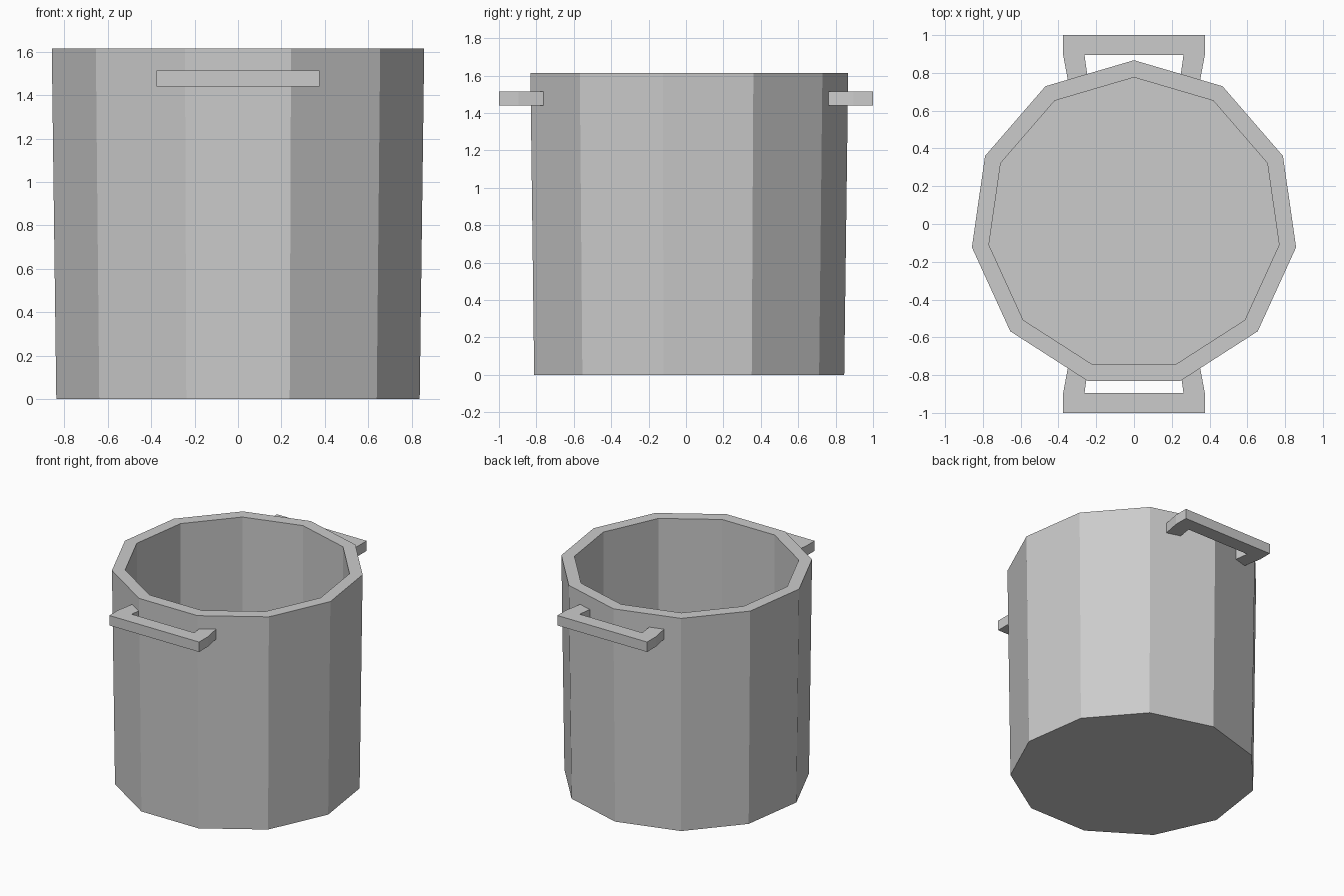
import bpy, bmesh
from math import cos, sin, pi

if "Cube" in bpy.data.objects:
    bpy.data.objects.remove(bpy.data.objects["Cube"])

SIDES = 11


def finish(name, bm):
    bmesh.ops.recalc_face_normals(bm, faces=bm.faces)
    mesh = bpy.data.meshes.new(name)
    bm.to_mesh(mesh)
    bm.free()
    obj = bpy.data.objects.new(name, mesh)
    bpy.context.collection.objects.link(obj)
    return obj


# Pot: eleven-sided wall lathed from (radius, z) rings, outer bottom to inner floor
def make_pot():
    bm = bmesh.new()
    rings = []
    for r, z in [(0.846, 0), (0.867, 1.615), (0.776, 1.615), (0.776, 0.09)]:
        rings.append([bm.verts.new((r * cos(pi / 2 + 2 * pi * i / SIDES),
                                    r * sin(pi / 2 + 2 * pi * i / SIDES), z))
                      for i in range(SIDES)])
    for a, b in zip(rings, rings[1:]):
        for i in range(SIDES):
            j = (i + 1) % SIDES
            bm.faces.new((a[i], a[j], b[j], b[i]))
    bm.faces.new(rings[0])
    bm.faces.new(rings[-1])
    return finish("pot_body", bm)


# Handle: flat U-shaped bracket, half outline mirrored in x and extruded upward
def make_handle(name, side):
    bm = bmesh.new()
    half = [(0.375, 1.0), (0.375, 0.895), (0.348, 0.75), (0.242, 0.75), (0.262, 0.895)]
    outline = half + [(-x, y) for x, y in reversed(half)]
    face = bm.faces.new([bm.verts.new((x, side * y, 1.44)) for x, y in outline])
    top = bmesh.ops.extrude_face_region(bm, geom=[face])["geom"]
    bmesh.ops.translate(bm, vec=(0, 0, 0.075),
                        verts=[v for v in top if isinstance(v, bmesh.types.BMVert)])
    return finish(name, bm)


make_pot()
make_handle("front_handle", -1)
make_handle("back_handle", 1)
